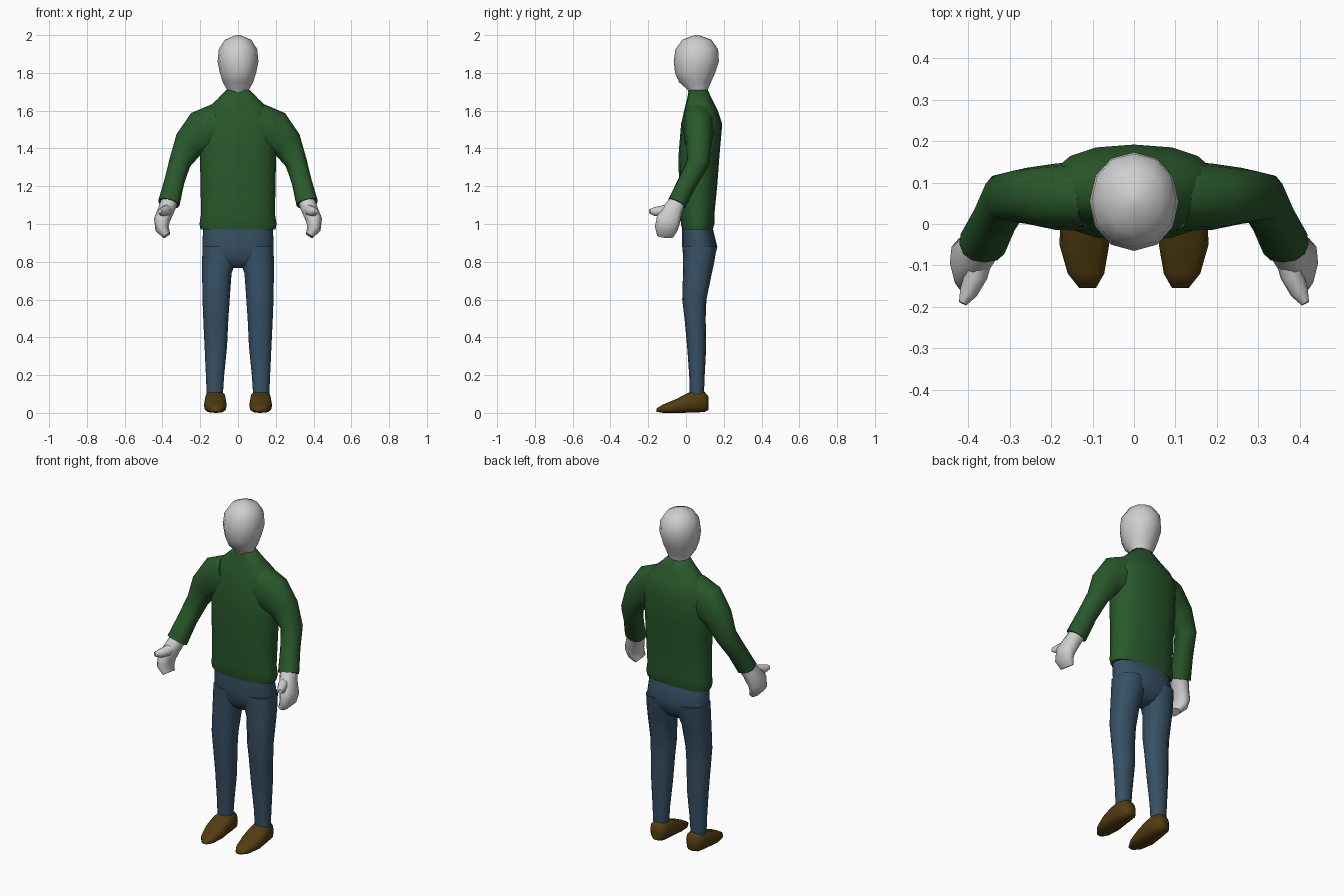
import bpy, bmesh, math
from mathutils import Vector


def material(name, rgb):
    m = bpy.data.materials.new(name)
    m.diffuse_color = (*rgb, 1)
    return m


SKIN = material("pale grey", (0.62, 0.62, 0.62))
GREEN = material("sweater green", (0.022, 0.098, 0.024))
BLUE = material("trouser blue", (0.038, 0.082, 0.13))
BROWN = material("shoe brown", (0.085, 0.046, 0.005))


def power(v, n):
    return math.copysign(abs(v) ** (2 / n), v)


def loft(name, rings, mat, sides=12, n=2.3, mirror=False):
    """Skin a list of (centre, u axis, v axis) rings and cap both ends."""
    bm = bmesh.new()
    loops = []
    for c, u, v in rings:
        angles = [2 * math.pi * i / sides for i in range(sides)]
        loops.append([bm.verts.new(c + u * power(math.cos(a), n) + v * power(math.sin(a), n))
                      for a in angles])
    for a, b in zip(loops, loops[1:]):
        for i in range(sides):
            j = (i + 1) % sides
            bm.faces.new((a[i], a[j], b[j], b[i]))
    bm.faces.new(loops[0])
    bm.faces.new(loops[-1])
    bmesh.ops.recalc_face_normals(bm, faces=bm.faces[:])
    for f in bm.faces:
        f.smooth = True
    me = bpy.data.meshes.new(name)
    bm.to_mesh(me)
    bm.free()
    me.set_sharp_from_angle(angle=math.radians(60))
    me.materials.append(mat)
    ob = bpy.data.objects.new(name, me)
    bpy.context.collection.objects.link(ob)
    if mirror:
        ob.modifiers.new("mirror", 'MIRROR').use_mirror_merge = False
    return ob


def level(rows):
    """Horizontal rings from (z, x min, x max, y min, y max)."""
    return [(Vector(((a + b) / 2, (c + d) / 2, z)), Vector(((b - a) / 2, 0, 0)),
             Vector((0, (d - c) / 2, 0))) for z, a, b, c, d in rows]


def upright(rows):
    """Rings facing along y from (y, x min, x max, z min, z max)."""
    return [(Vector(((a + b) / 2, y, (c + d) / 2)), Vector(((b - a) / 2, 0, 0)),
             Vector((0, 0, (d - c) / 2))) for y, a, b, c, d in rows]


def along(rows, ref=(0, 1, 0)):
    """Rings square to a path from (x, y, z, radius across, radius along ref)."""
    pts = [Vector(r[:3]) for r in rows]
    out = []
    for i, r in enumerate(rows):
        t = (pts[min(i + 1, len(pts) - 1)] - pts[max(i - 1, 0)]).normalized()
        v = Vector(ref)
        v = (v - t * v.dot(t)).normalized()
        out.append((pts[i], v.cross(t) * r[3], v * r[4]))
    return out


# Head and neck
loft("head", level([
    (1.68, -.055, .055, .015, .115), (1.71, -.058, .058, .010, .115),
    (1.75, -.080, .080, -.036, .132), (1.80, -.096, .096, -.058, .154),
    (1.86, -.108, .108, -.065, .174), (1.925, -.102, .102, -.056, .170),
    (1.975, -.070, .070, -.020, .135), (2.0, -.012, .012, .045, .068)]),
    SKIN, n=2.1)

# Sweater body
loft("sweater_body", level([
    (.97, -.198, .198, -.020, .142), (1.0, -.204, .204, -.027, .150),
    (1.05, -.196, .196, -.030, .150), (1.2, -.198, .198, -.037, .165),
    (1.36, -.202, .202, -.040, .177), (1.53, -.205, .205, -.026, .192),
    (1.60, -.175, .175, -.010, .168), (1.66, -.110, .110, .005, .138),
    (1.71, -.062, .062, .015, .115)]),
    GREEN, sides=16, n=2.4)

# Sleeves, from inside the chest to the wrist
loft("sleeves", along([
    (.10, .068, 1.515, .125, .085), (.19, .066, 1.485, .118, .080),
    (.258, .068, 1.425, .084, .068), (.308, .065, 1.325, .058, .060),
    (.337, .010, 1.225, .053, .052), (.366, -.048, 1.110, .058, .050)]),
    GREEN, mirror=True)

# Hands with slightly curled fingers
loft("hands", along([
    (.362, -.042, 1.122, .046, .042), (.378, -.066, 1.08, .043, .052),
    (.403, -.094, 1.02, .043, .066), (.402, -.105, .975, .036, .062),
    (.378, -.110, .938, .022, .045)]),
    SKIN, sides=10, mirror=True)
loft("thumbs", along([
    (.372, -.070, 1.08, .034, .030), (.382, -.125, 1.070, .028, .028),
    (.400, -.165, 1.065, .022, .024), (.414, -.192, 1.068, .010, .012)], (0, 0, 1)),
    SKIN, sides=8, mirror=True)

# Trousers: hips and two legs
loft("trouser_hips", level([
    (1.0, -.184, .184, -.018, .138), (.95, -.186, .186, -.022, .148),
    (.88, -.189, .189, -.020, .166), (.82, -.180, .180, -.014, .150),
    (.785, -.110, .110, .005, .125), (.768, -.040, .040, .025, .100)]),
    BLUE, sides=16)
loft("trouser_legs", level([
    (.88, .004, .188, -.018, .163), (.80, .012, .190, -.016, .150),
    (.74, .034, .190, -.016, .137), (.60, .044, .188, -.020, .108),
    (.50, .051, .184, -.008, .104), (.35, .058, .177, .006, .107),
    (.20, .073, .170, .017, .099), (.10, .080, .166, .020, .095)]),
    BLUE, mirror=True)

# Shoes
loft("shoes", upright([
    (.120, .090, .142, .015, .085), (.098, .070, .166, .005, .112),
    (.055, .064, .174, .002, .120), (.015, .062, .178, .001, .108),
    (-.05, .060, .180, .000, .074), (-.12, .072, .160, .000, .045),
    (-.155, .092, .132, .006, .024)]),
    BROWN, n=2.8, mirror=True)
